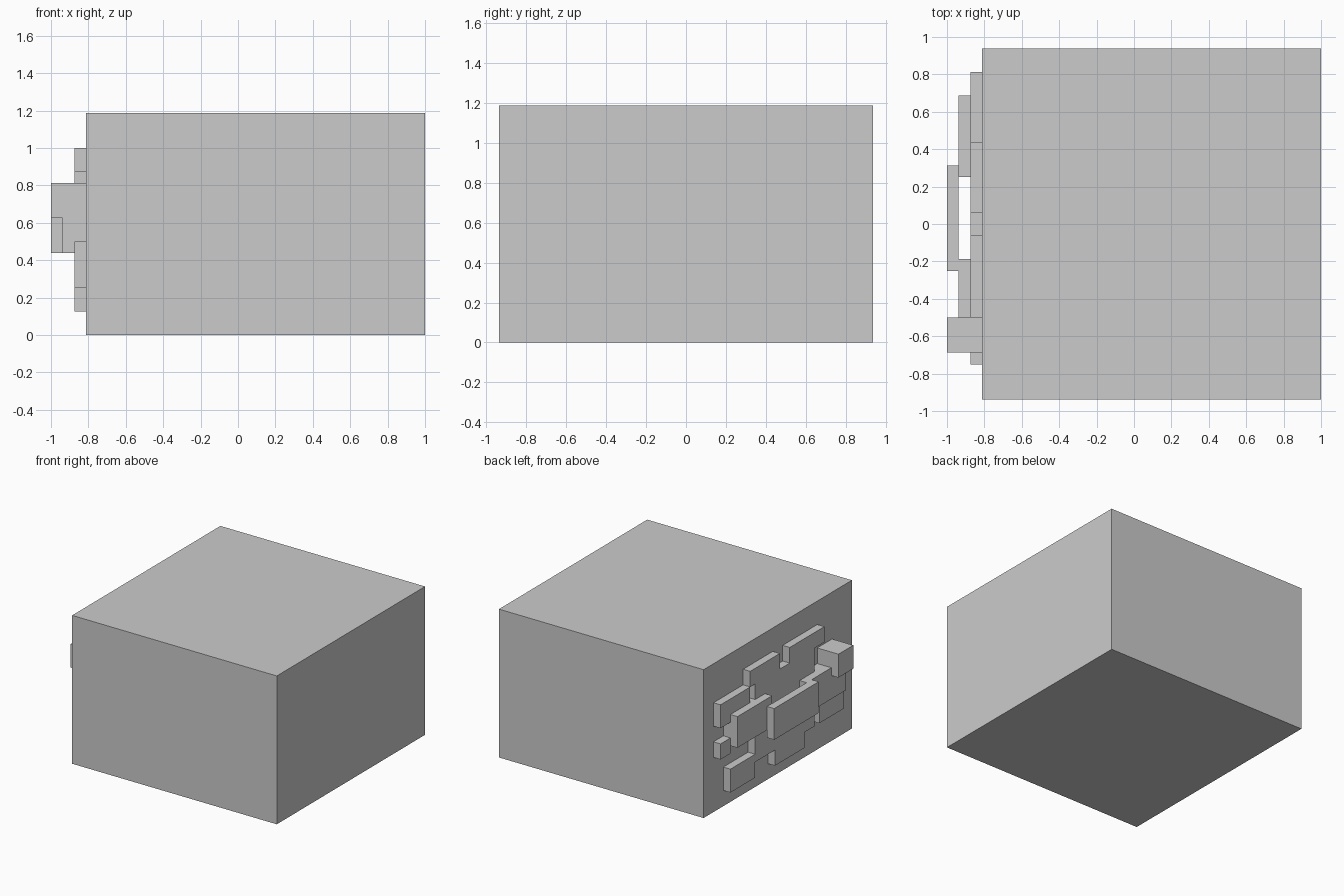
import bpy
import bmesh

if "Cube" in bpy.data.objects:
    bpy.data.objects.remove(bpy.data.objects["Cube"])

U = 1 / 16           # model grid unit
WALL_X = -0.8125     # face carrying the relief
HALF_Y = 0.9375


def box(name, x0, x1, y0, y1, z0, z1):
    bm = bmesh.new()
    bmesh.ops.create_cube(bm, size=1)
    bmesh.ops.scale(bm, vec=(x1 - x0, y1 - y0, z1 - z0), verts=bm.verts)
    bmesh.ops.translate(bm, vec=((x0 + x1) / 2, (y0 + y1) / 2, (z0 + z1) / 2), verts=bm.verts)
    mesh = bpy.data.meshes.new(name)
    bm.to_mesh(mesh)
    bm.free()
    obj = bpy.data.objects.new(name, mesh)
    bpy.context.collection.objects.link(obj)
    return obj


def relief(name, u0, u1, v0, v1, d1, d0=0):
    """Slab on the left wall: u counts from the back edge, v up, d outwards."""
    box(name, WALL_X - d1 * U, WALL_X - d0 * U,
        HALF_Y - u1 * U, HALF_Y - u0 * U, v0 * U, v1 * U)


# Main body
box("main_block", WALL_X, 1.0, -HALF_Y, HALF_Y, 0, 19 * U)

# Thin first layer: central plate with patches around its edge
relief("central_plate", 9, 21, 4, 14, 1)
relief("top_patch_back", 8, 14, 14, 16, 1)
relief("top_patch_front", 16, 23, 14, 16, 1)
relief("upper_back_patch", 2, 8, 11, 14, 1)
relief("small_back_patch", 2, 4, 7, 9, 1)
relief("lower_back_patch", 4, 9, 2, 5, 1)
relief("bottom_patch", 13, 19, 2, 4, 1)
relief("lower_front_patch", 22, 27, 4, 8, 1)

# Thicker pads
relief("back_pad", 4, 11, 8, 12, 2)
relief("front_pad", 18, 26, 7, 11, 2)

# Outermost pieces: bridge between the pads and the square knob
relief("bridge_panel", 10, 19, 7, 11, 3, 2)
relief("square_knob", 23, 26, 10, 13, 3)
